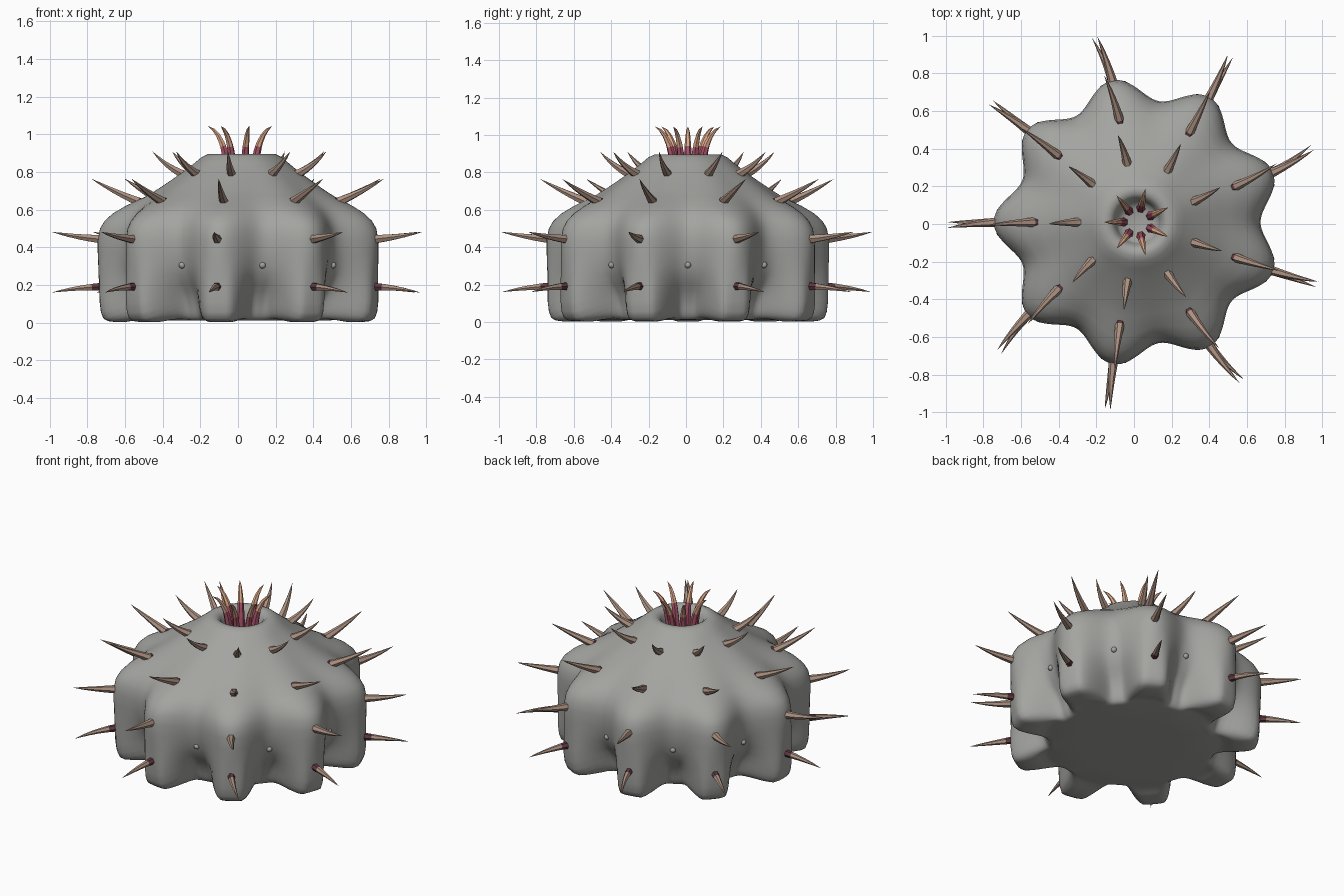
import bpy, bmesh, math
from mathutils import Vector

if "Cube" in bpy.data.objects:
    bpy.data.objects.remove(bpy.data.objects["Cube"])

CX, CY, LOBES = 0.02, 0.01, 9
STEP = 2 * math.pi / LOBES


def material(name, rgb):
    m = bpy.data.materials.new(name)
    m.diffuse_color = (*rgb, 1)
    m.use_nodes = True
    m.node_tree.nodes["Principled BSDF"].inputs["Base Color"].default_value = m.diffuse_color
    return m


grey = material("stone_grey", (0.37, 0.37, 0.355))
tan = material("spine_tan", (0.42, 0.29, 0.225))
maroon = material("spine_root_maroon", (0.12, 0.04, 0.055))
peach = material("tooth_peach", (0.72, 0.39, 0.25))
crimson = material("tooth_root_crimson", (0.40, 0.09, 0.14))


def finish(name, bm, mats, smooth):
    bmesh.ops.recalc_face_normals(bm, faces=bm.faces[:])
    for f in bm.faces:
        f.smooth = smooth
    me = bpy.data.meshes.new(name)
    bm.to_mesh(me)
    bm.free()
    for m in mats:
        me.materials.append(m)
    ob = bpy.data.objects.new(name, me)
    ob.location = (CX, CY, 0)
    bpy.context.collection.objects.link(ob)
    return ob


# leg zone rows: (lobe radius, lobe height, valley radius, valley height)
legs = [
    (0.30, 0.012, 0.30, 0.012), (0.47, 0.012, 0.47, 0.012),
    (0.515, 0.022, 0.485, 0.014), (0.545, 0.022, 0.497, 0.019),
    (0.580, 0.010, 0.505, 0.028), (0.62, 0.003, 0.512, 0.040),
    (0.67, 0.003, 0.518, 0.055), (0.71, 0.008, 0.524, 0.075),
    (0.735, 0.022, 0.532, 0.100), (0.748, 0.055, 0.545, 0.130),
    (0.755, 0.110, 0.562, 0.165), (0.758, 0.180, 0.592, 0.205),
    (0.760, 0.245, 0.620, 0.255),
]
# dome and pit rows: (height, lobe radius, valley radius)
dome = [
    (0.30, 0.762, 0.636), (0.37, 0.765, 0.648), (0.44, 0.765, 0.652),
    (0.50, 0.753, 0.645), (0.54, 0.729, 0.628), (0.58, 0.685, 0.603),
    (0.62, 0.617, 0.562), (0.67, 0.510, 0.490), (0.71, 0.445, 0.430),
    (0.75, 0.385, 0.376), (0.80, 0.312, 0.306), (0.85, 0.248, 0.246),
    (0.88, 0.212, 0.211), (0.895, 0.180, 0.180), (0.895, 0.150, 0.150),
    (0.875, 0.128, 0.128), (0.84, 0.115, 0.115), (0.80, 0.105, 0.105),
    (0.785, 0.07, 0.07),
]
rows = legs + [(lobe, z, valley, z) for z, lobe, valley in dome]


def weight(a, peg):
    """1 on a lobe ridge, 0 in a valley; peg=1 gives steep-sided legs."""
    off = abs((a - math.pi + STEP / 2) % STEP - STEP / 2)
    wave = 0.5 + 0.5 * math.cos(LOBES * off)
    t = max(0, min(1, (17 - math.degrees(off)) / 13))
    return wave * (1 - peg) + t * t * (3 - 2 * t) * peg


# lobed body
N = 216
bm = bmesh.new()
rings = []
for lr, lz, vr, vz in rows:
    peg = max(0, min(1, (0.38 - vz) / 0.22))
    ring = []
    for i in range(N):
        a = math.pi + 2 * math.pi * i / N
        w = weight(a, peg)
        r, z = vr + (lr - vr) * w, vz + (lz - vz) * w
        ring.append(bm.verts.new((r * math.cos(a), r * math.sin(a), z)))
    rings.append(ring)
for lo, hi in zip(rings, rings[1:]):
    for i in range(N):
        j = (i + 1) % N
        bm.faces.new((lo[i], lo[j], hi[j], hi[i]))
bm.faces.new(rings[0][::-1])
bm.faces.new(rings[-1])
finish("lobed_body", bm, [grey], True)


def spike(bm, a, pts, radius, root, curl, taper=0.8, sides=6, steps=6):
    """Curved tapering spine; pts are three (radius, height) control points."""
    ctrl = []
    for k, (r, z) in enumerate(pts):
        b = a + curl * k * k / 4
        ctrl.append(Vector((r * math.cos(b), r * math.sin(b), z)))
    p0, p1, p2 = ctrl
    prev = None
    for t in sorted({root} | {i / steps for i in range(steps)}):
        c = p0 * (1 - t) ** 2 + p1 * 2 * t * (1 - t) + p2 * t * t
        d = ((p1 - p0) * (1 - t) + (p2 - p1) * t).normalized()
        side = Vector((-math.sin(a), math.cos(a), 0))
        up = d.cross(side).normalized()
        side = up.cross(d)
        rad = radius * (1 - t) ** taper
        ring = [bm.verts.new(c + rad * (side * math.cos(q) + up * math.sin(q)))
                for q in (2 * math.pi * s / sides for s in range(sides))]
        if prev:
            for s in range(sides):
                n = (s + 1) % sides
                f = bm.faces.new((prev[s], prev[n], ring[n], ring[s]))
                f.material_index = 1 if t <= root else 0
        else:
            bm.faces.new(ring[::-1]).material_index = 1
        prev = ring
    tip = bm.verts.new(p2)
    for s in range(sides):
        bm.faces.new((prev[s], prev[(s + 1) % sides], tip))


# four rings of spines along the lobe ridges; curl alternates (even, odd lobes)
spine_rings = [
    ("leg_spines", [(0.72, 0.192), (0.86, 0.19), (1.01, 0.16)], 0.025, 0.27, (0, 0.07)),
    ("shoulder_spines", [(0.73, 0.442), (0.87, 0.452), (1.01, 0.482)], 0.027, 0.08, (0.03, 0.04)),
    ("upper_spines", [(0.53, 0.635), (0.67, 0.69), (0.80, 0.765)], 0.027, 0.08, (0.02, 0.05)),
    ("crown_spines", [(0.295, 0.78), (0.40, 0.825), (0.475, 0.91)], 0.027, 0.08, (0.02, 0.05)),
]
for name, pts, radius, root, curls in spine_rings:
    bm = bmesh.new()
    for k in range(LOBES):
        spike(bm, math.pi + k * STEP, pts, radius, root, curls[k % 2])
    finish(name, bm, [tan, maroon], False)

# seven teeth standing in the pit and flaring out at the tip
bm = bmesh.new()
for k in range(7):
    spike(bm, math.pi + k * 2 * math.pi / 7,
          [(0.075, 0.78), (0.085, 1.0), (0.18, 1.045)], 0.025, 0.43, 0, 0.6)
finish("pit_teeth", bm, [peach, crimson], False)

# tiny pimples half sunk in the valleys between lobes
bm = bmesh.new()
for k in range(LOBES):
    a = math.pi + (k + 0.5) * STEP
    s = bmesh.ops.create_icosphere(bm, subdivisions=2, radius=0.018)
    bmesh.ops.translate(bm, verts=s["verts"],
                        vec=(0.633 * math.cos(a), 0.633 * math.sin(a), 0.305))
finish("valley_pimples", bm, [grey], True)
